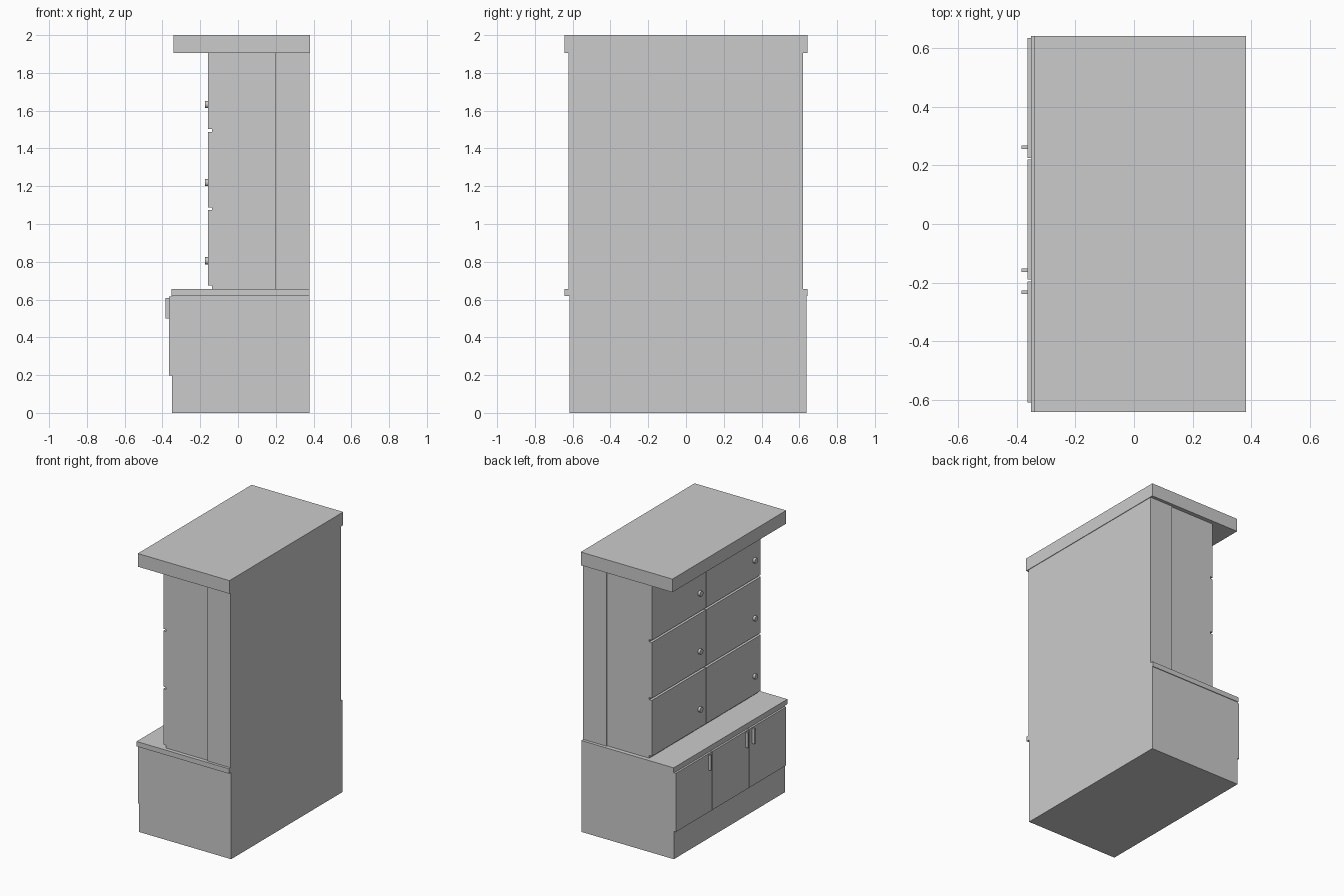
import bpy, math

if "Cube" in bpy.data.objects:
    bpy.data.objects.remove(bpy.data.objects["Cube"])


def box(name, x, y, z):
    """Box from (min, max) ranges on each axis."""
    bpy.ops.mesh.primitive_cube_add(
        size=1, location=[(r[0] + r[1]) / 2 for r in (x, y, z)])
    ob = bpy.context.object
    ob.name = name
    ob.scale = [r[1] - r[0] for r in (x, y, z)]
    bpy.ops.object.transform_apply(location=False, rotation=False, scale=True)
    return ob


# Lower cabinet and counter
box("lower_cabinet", (-0.35, 0.378), (-0.617, 0.637), (0, 0.62))
box("counter", (-0.352, 0.378), (-0.642, 0.642), (0.62, 0.655))

# Three lower doors with upright bar handles on their -y side
for i, (y0, y1, hy) in enumerate([(0.226, 0.635, 0.262),
                                  (-0.190, 0.221, -0.158),
                                  (-0.610, -0.196, -0.233)], 1):
    if i == 2:
        hinge_side = y0 + 0.032
    else:
        hinge_side = hy
    box(f"lower_door_{i}", (-0.364, -0.35), (y0, y1), (0.197, 0.615))
    box(f"lower_handle_{i}", (-0.384, -0.364),
        (hinge_side - 0.006, hinge_side + 0.006), (0.5, 0.608))

# Upper cabinet: slightly wider rear case with the front case set into it
box("upper_case_rear", (0.195, 0.378), (-0.623, 0.620), (0.655, 1.906))
box("upper_case_front", (-0.138, 0.195), (-0.615, 0.612), (0.655, 1.906))

# Upper doors, two columns by three rows, each with a round knob
rows = [(0.674, 1.073), (1.088, 1.487), (1.502, 1.906)]
columns = [(-0.615, -0.004), (0.003, 0.612)]
for r, (z0, z1) in enumerate(rows, 1):
    for c, (y0, y1) in enumerate(columns, 1):
        box(f"upper_door_{r}_{c}", (-0.159, -0.138), (y0, y1), (z0, z1))
        bpy.ops.mesh.primitive_cylinder_add(
            vertices=16, radius=0.019, depth=0.016,
            location=(-0.167, y0 + 0.07, z0 + 0.131),
            rotation=(0, math.pi / 2, 0))
        bpy.context.object.name = f"upper_knob_{r}_{c}"
        bpy.ops.object.shade_smooth_by_angle()

# Overhanging top
box("cornice", (-0.342, 0.382), (-0.642, 0.642), (1.906, 2.0))
